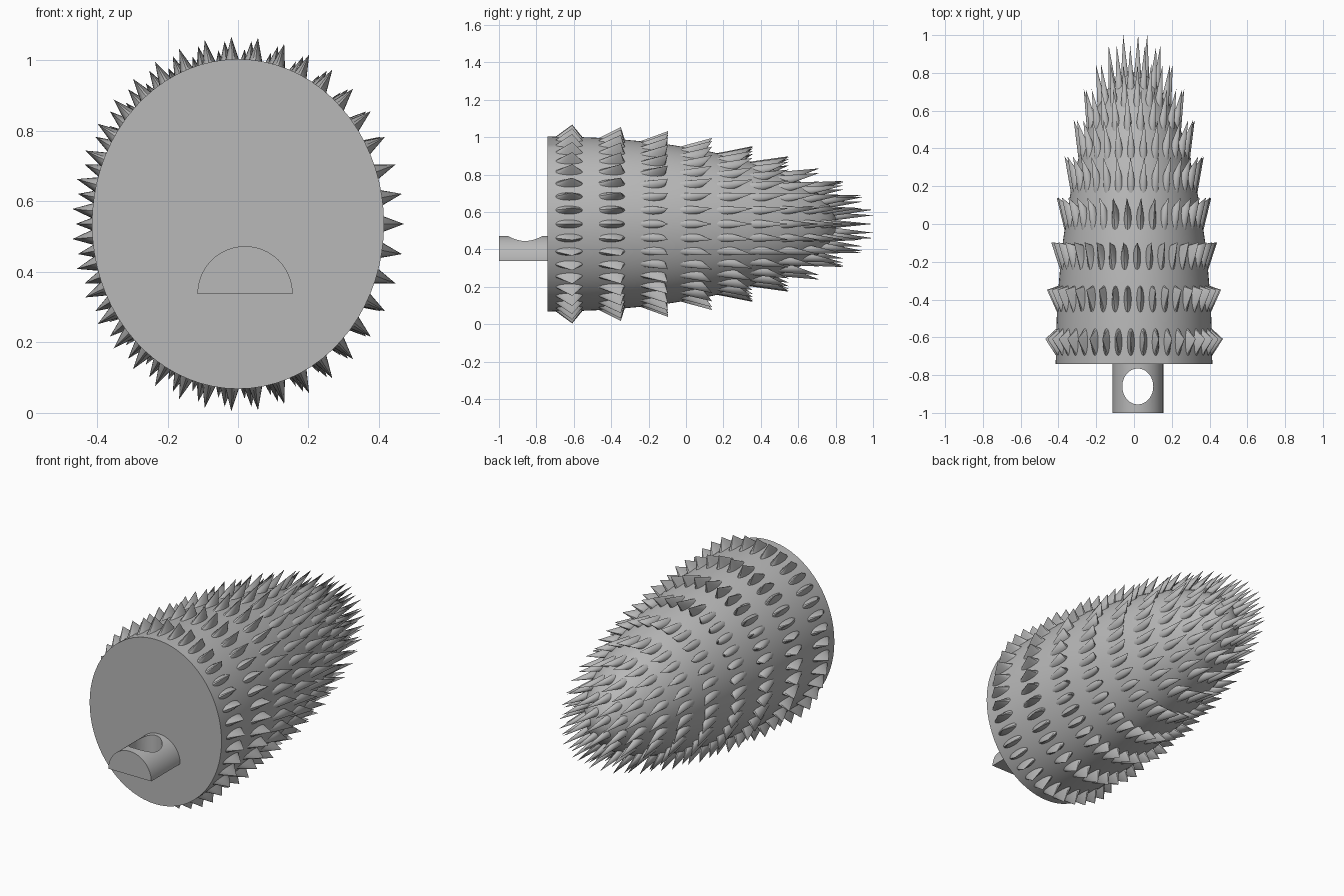
import bpy, bmesh, math
from mathutils import Matrix, Vector

cube = bpy.data.objects.get("Cube")
if cube:
    bpy.data.objects.remove(cube, do_unlink=True)

grey = bpy.data.materials.new("plain_grey")
grey.use_nodes = True
COLOUR = (0.48, 0.48, 0.48, 1)
grey.diffuse_color = COLOUR
grey.node_tree.nodes["Principled BSDF"].inputs["Base Color"].default_value = COLOUR

# Maps a unit dome (pole on +z) onto the stretched body (pole on +y)
BASE_Y, MID_Z = -0.74, 0.536
STRETCH = Matrix(((0.4145, 0, 0, 0),
                  (0, 0, 1.544, BASE_Y),
                  (0, -0.468, 0, MID_Z),
                  (0, 0, 0, 1)))


def finish(name, bm, matrix=None, angle=30):
    """Turn a bmesh into a smooth-shaded object."""
    if matrix:
        bm.transform(matrix)
    bmesh.ops.recalc_face_normals(bm, faces=bm.faces)
    mesh = bpy.data.meshes.new(name)
    bm.to_mesh(mesh)
    bm.free()
    mesh.materials.append(grey)
    obj = bpy.data.objects.new(name, mesh)
    bpy.context.collection.objects.link(obj)
    bpy.ops.object.select_all(action='DESELECT')
    obj.select_set(True)
    bpy.context.view_layer.objects.active = obj
    bpy.ops.object.shade_smooth_by_angle(angle=math.radians(angle))
    return obj


# Body: half a stretched sphere, closed by a flat front
bm = bmesh.new()
bmesh.ops.create_uvsphere(bm, u_segments=72, v_segments=36, radius=1)
bmesh.ops.bisect_plane(bm, geom=bm.verts[:] + bm.edges[:] + bm.faces[:],
                       plane_co=(0, 0, 0), plane_no=(0, 0, 1), clear_inner=True)
bmesh.ops.holes_fill(bm, edges=[e for e in bm.edges if e.is_boundary])
finish("body", bm, STRETCH)

# Spikes: rings of cones pointing away from the dome centre
ROWS, PER_RING = 10, 39.8
STEP = math.pi / 2 / (ROWS + 0.5)
SINK, TIP, RADIUS = 0.985, 1.14, 0.051
bm = bmesh.new()
for row in range(ROWS):
    lat = (row + 0.5) * STEP
    count = int(PER_RING * math.cos(lat))
    for k in range(count):
        lon = math.tau * k / count
        out = Vector((math.cos(lat) * math.cos(lon),
                      math.cos(lat) * math.sin(lon), math.sin(lat)))
        place = (Matrix.Translation(out * (SINK + TIP) / 2)
                 @ out.to_track_quat('Z', 'Y').to_matrix().to_4x4())
        bmesh.ops.create_cone(bm, cap_ends=True, segments=16, radius1=RADIUS,
                              radius2=0, depth=TIP - SINK, matrix=place)
finish("spikes", bm, STRETCH)

# Hanging lug: half-round bar on the flat front
LUG_X, LUG_Z, LUG_R, SEGMENTS = 0.02, 0.338, 0.135, 32
bm = bmesh.new()
arch = [bm.verts.new((LUG_X + LUG_R * math.cos(math.pi * i / SEGMENTS), -1,
                      LUG_Z + LUG_R * math.sin(math.pi * i / SEGMENTS)))
        for i in range(SEGMENTS + 1)]
face = bm.faces.new(arch)
bar = bmesh.ops.extrude_face_region(bm, geom=[face])
bmesh.ops.translate(bm, vec=(0, 0.27, 0),
                    verts=[v for v in bar["geom"] if isinstance(v, bmesh.types.BMVert)])
lug = finish("hanging_lug", bm)

# Oval hole straight down through the lug
bm = bmesh.new()
bmesh.ops.create_cone(bm, cap_ends=True, segments=48, radius1=1, radius2=1, depth=1)
cutter = finish("hole_cutter", bm, Matrix.Translation((LUG_X, -0.86, LUG_Z))
                @ Matrix.Diagonal((0.082, 0.095, 0.6, 1)))
cutter.hide_render = True
cut = lug.modifiers.new("hole", 'BOOLEAN')
cut.operation = 'DIFFERENCE'
cut.solver = 'EXACT'
cut.object = cutter
bpy.context.view_layer.objects.active = lug
while lug.modifiers[0] != cut:
    bpy.ops.object.modifier_move_up(modifier=cut.name)
bpy.ops.object.modifier_apply(modifier=cut.name)
bpy.data.objects.remove(cutter, do_unlink=True)
bpy.ops.object.select_all(action='DESELECT')
lug.select_set(True)
bpy.ops.object.shade_smooth_by_angle(angle=math.radians(30))
